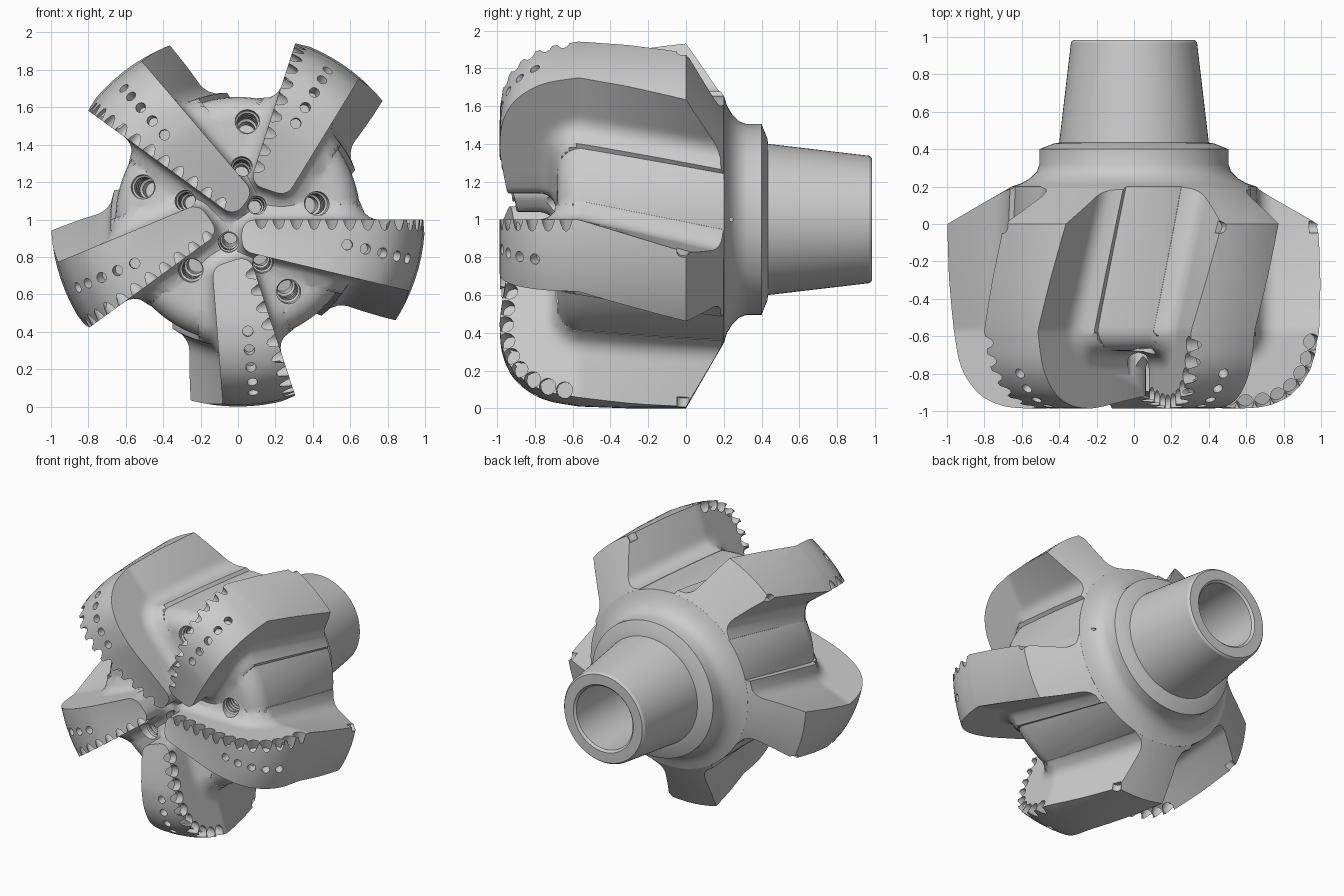
import bpy, bmesh
from math import radians, hypot, sqrt, cos, sin, pi
from mathutils import Vector, Matrix

if "Cube" in bpy.data.objects:
    bpy.data.objects.remove(bpy.data.objects["Cube"])

SPACING = 72
BODY_R, FACE_Y, CORNER, FILLET = 0.655, -0.68, 0.13, 0.10


def to_object(name, bm):
    bmesh.ops.recalc_face_normals(bm, faces=bm.faces)
    me = bpy.data.meshes.new(name)
    bm.to_mesh(me)
    bm.free()
    ob = bpy.data.objects.new(name, me)
    bpy.context.collection.objects.link(ob)
    return ob


def add_revolve(bm, profile, steps, matrix=Matrix()):
    """Spin an (r, y) profile, closed on the axis, around Y."""
    rings = []
    for r, y in profile:
        n = steps if r > 0 else 1
        rings.append([bm.verts.new(matrix @ Vector((r * cos(2 * pi * i / steps), y, r * sin(2 * pi * i / steps))))
                      for i in range(n)])
    for a, b in zip(rings, rings[1:]):
        for i in range(steps):
            j = (i + 1) % steps
            quad = [a[i % len(a)], a[j % len(a)], b[j % len(b)], b[i % len(b)]]
            bm.faces.new(list(dict.fromkeys(quad)))


def add_cylinder(bm, matrix, start, direction, radius, length):
    d = Vector(direction).normalized()
    m = Matrix.Translation(Vector(start) + d * length / 2) @ d.to_track_quat('Z', 'Y').to_matrix().to_4x4()
    bmesh.ops.create_cone(bm, cap_ends=True, segments=16, radius1=radius,
                          radius2=radius, depth=length, matrix=matrix @ m)


def boolean(ob, other, operation):
    mod = ob.modifiers.new("bool", 'BOOLEAN')
    mod.object, mod.operation, mod.solver = other, operation, 'MANIFOLD'
    bpy.context.view_layer.update()
    dg = bpy.context.evaluated_depsgraph_get()
    me = bpy.data.meshes.new_from_object(ob.evaluated_get(dg))
    if len(me.polygons) in (0, len(ob.data.polygons)):  # fall back to the slower solver
        mod.solver = 'EXACT'
        bpy.context.view_layer.update()
        dg = bpy.context.evaluated_depsgraph_get()
        me = bpy.data.meshes.new_from_object(ob.evaluated_get(dg))
    ob.modifiers.clear()
    ob.data = me
    bpy.data.objects.remove(other)


def smooth_curve(pts, n=5):
    """Catmull-Rom curve through 2D points."""
    p = [Vector(q) for q in pts]
    p = [2 * p[0] - p[1]] + p + [2 * p[-1] - p[-2]]
    out = []
    for a, b, c, d in zip(p, p[1:], p[2:], p[3:]):
        for i in range(n):
            t = i / n
            out.append(0.5 * (2 * b + (c - a) * t + (2 * a - 5 * b + 4 * c - d) * t * t
                              + (3 * b - a - 3 * c + d) * t ** 3))
    return out + [p[-2]]


def march(curve, r_start, spacing):
    """Evenly spaced (point, inward normal) pairs along a curve."""
    need, found = 0.0, []
    for a, b in zip(curve, curve[1:]):
        if a.x < r_start:
            continue
        t = b - a
        u = t.normalized()
        while need <= t.length:
            found.append((a + u * need, Vector((-u.y, u.x))))
            need += spacing
        need -= t.length
    return found


# Outer envelope of the blades: concave nose, round shoulder, straight gauge, back cone
face_curve = smooth_curve([(0, -.88), (.3, -.945), (.5, -.98), (.6, -.985), (.72, -.97),
                           (.83, -.92), (.91, -.835), (.96, -.73), (.99, -.57)])
face_curve[0].x = 0
envelope = [tuple(p) for p in face_curve] + [(1, -.3), (1, 0), (.654, .2), (0, .2)]


def flare(r, y):
    """Root fillet: sideways growth of a blade close to the body."""
    qx, qy = r - BODY_R + CORNER, FACE_Y - y + CORNER
    d = hypot(max(qx, 0), max(qy, 0)) + min(max(qx, qy), 0) - CORNER
    k = min(max(FILLET - d, 0), FILLET)
    return FILLET - sqrt(FILLET ** 2 - k ** 2)


def twist(y):
    return -radians(10) * max(0, y + .57) / .57


def make_blade(name, angle, inner):
    k, slope = .07, .24
    trail = lambda x: -.163 - slope * x
    xs = [1.15, 1.0, .88] + [.8 - .025 * i for i in range(13)] + [.42, .35]
    nt = Vector((-slope, -1)).normalized()
    sec = [(Vector((x, 0)), Vector((0, 1))) for x in xs]
    yc = trail(inner + k) + k * sqrt(1 + slope ** 2)
    for cy, a0, a1 in ((-k, 90, 180), (yc, 180, 256.5)):
        for i in range(6):
            a = radians(a0 + (a1 - a0) * i / 5)
            n = Vector((cos(a), sin(a)))
            sec.append((Vector((inner + k, cy)) + n * k, n))
    sec += [(Vector((x, trail(x))), nt) for x in reversed(xs)]
    stations = [-1.05, -.9] + [-.8 + .02 * i for i in range(14)] + [-.52 + .074 * i for i in range(11)]
    bm = bmesh.new()
    rings = []
    for y in stations:
        rot = Matrix.Rotation(angle + twist(y), 2)
        ring = []
        for p, n in sec:
            q = rot @ (p + n * flare(p.length, y))
            ring.append(bm.verts.new((q.x, y, q.y)))
        rings.append(ring)
    for a, b in zip(rings, rings[1:]):
        for i in range(len(a)):
            j = (i + 1) % len(a)
            bm.faces.new((a[i], a[j], b[j], b[i]))
    bm.faces.new(rings[0])
    bm.faces.new(rings[-1])
    blade = to_object(name, bm)
    env = bmesh.new()
    add_revolve(env, envelope, 96)
    boolean(blade, to_object("envelope", env), 'INTERSECT')

    # Cutter pockets on the leading edge, in two sets so neighbours never overlap
    m = Matrix.Rotation(-angle, 4, 'Y')
    pockets = march(face_curve, inner + .05, .096)
    for half in (0, 1):
        cut = bmesh.new()
        for p, n in pockets[half::2]:
            c, d = p + n * .028, Vector((n.x * .3, n.y * .3, -1)).normalized()
            add_cylinder(cut, m, Vector((c.x, c.y, 0)) - d * .06, d, .043, .145)
        if half:  # notch where the gauge meets the back cone
            add_cylinder(cut, m @ Matrix.Rotation(radians(9.6), 4, 'Y'), (1.05, -.015, 0), (-1, 0, 0), .034, .1)
        boolean(blade, to_object("pocket_cutter", cut), 'DIFFERENCE')

    # Stud holes behind the pockets
    cut = bmesh.new()
    for p, n in march(face_curve, .6, .1)[:5]:
        s = p - n * .05
        add_cylinder(cut, m @ Matrix.Rotation(radians(13), 4, 'Y'), (s.x, s.y, 0), (n.x, n.y, 0), .028, .12)
    boolean(blade, to_object("stud_cutter", cut), 'DIFFERENCE')
    return blade


# Body, collar, tapered shank and bore in one turned profile
corner = [(BODY_R - CORNER + CORNER * sin(a), FACE_Y + CORNER - CORNER * cos(a))
          for a in (radians(15 * i) for i in range(7))]
body_profile = ([(0, -.69)] + corner + [(BODY_R, .2), (.6, .218), (.555, .245), (.52, .28), (.505, .32),
                (.505, .4), (.43, .43), (.4, .435), (.337, .97), (.325, .985), (.25, .985),
                (.235, .97), (.235, -.25), (0, -.32)])
bm = bmesh.new()
add_revolve(bm, body_profile, 96)
bit = to_object("drill_bit_body", bm)

# Five blades, some starting further from the centre
for i, inner in enumerate((.02, .2, .02, .12, .2)):
    boolean(bit, make_blade(f"blade_{i + 1}", radians(SPACING * i), inner), 'UNION')

# Threaded nozzle ports in the face; the central one reaches the bore
ports = [(.05, .525, .065, .25), (-.51, .175, .065, .25), (-.25, -.27, .065, .25),
         (.27, -.385, .065, .25), (.42, .085, .065, .25), (.02, .28, .055, .25),
         (-.28, .1, .055, .25), (-.05, -.12, .055, .5), (.13, -.23, .055, .25), (.1, .075, .05, .25)]
cut = bmesh.new()
for x, z, r, depth in ports:
    prof = [(0, -.12), (r, -.12), (r, .03)]
    for j in range(4):
        y = .03 + j * .035
        prof += [(r * .84, y + .008), (r * .84, y + .02), (r * .95, y + .028), (r * .95, y + .035)]
    prof += [(r * .7, .18), (r * .7, depth), (0, depth)]
    q = Vector((0, 1, 0)).rotation_difference(Vector((-x * .5, 1, -z * .5)))
    add_revolve(cut, prof, 20, Matrix.Translation((x, FACE_Y, z)) @ q.to_matrix().to_4x4())
# Small drilled mark on the shoulder
add_cylinder(cut, Matrix(), (.7, .24, 0), (-1, 0, 0), .01, .18)
boolean(bit, to_object("port_cutters", cut), 'DIFFERENCE')

# Stand on the ground and shade
bit.data.transform(Matrix.Translation((0, 0, 1)))
bpy.context.view_layer.objects.active = bit
bit.select_set(True)
bpy.ops.object.shade_smooth_by_angle(angle=radians(30))
